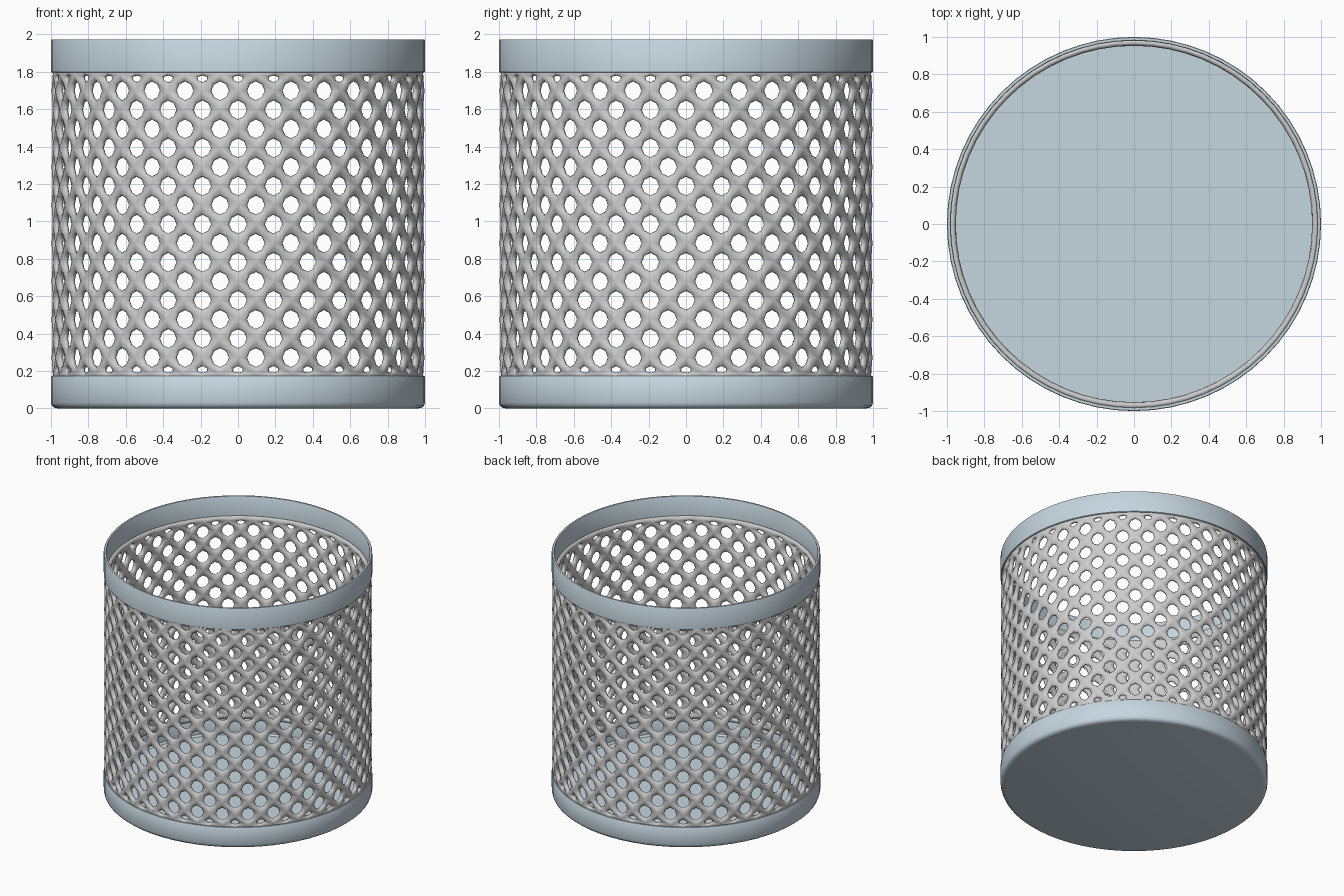
import bpy, bmesh, math

if "Cube" in bpy.data.objects:
    bpy.data.objects.remove(bpy.data.objects["Cube"])

STEPS = 32            # lattice cells around
LEVELS = 16           # half-cells up the wall
Z0, Z1 = 0.17, 1.80   # lattice bottom and top
R = 0.977

blue = bpy.data.materials.new("blue_grey")
blue.diffuse_color = (0.56, 0.67, 0.74, 1)
blue.use_nodes = True
blue.node_tree.nodes["Principled BSDF"].inputs["Base Color"].default_value = blue.diffuse_color


def add_object(name, bm, mat=None):
    bmesh.ops.recalc_face_normals(bm, faces=bm.faces[:])
    me = bpy.data.meshes.new(name)
    bm.to_mesh(me)
    bm.free()
    ob = bpy.data.objects.new(name, me)
    bpy.context.collection.objects.link(ob)
    if mat:
        me.materials.append(mat)
    return ob


def smooth(ob, angle=40):
    bpy.ops.object.select_all(action='DESELECT')
    ob.select_set(True)
    bpy.context.view_layer.objects.active = ob
    bpy.ops.object.shade_smooth_by_angle(angle=math.radians(angle))


def lathe(name, profile, closed, segs=64):
    bm = bmesh.new()
    rings = []
    for i in range(segs):
        a = 2 * math.pi * i / segs
        rings.append([bm.verts.new((r * math.cos(a), r * math.sin(a), z)) for r, z in profile])
    n = len(profile)
    for i in range(segs):
        p, q = rings[i], rings[(i + 1) % segs]
        for j in range(n if closed else n - 1):
            k = (j + 1) % n
            bm.faces.new((p[j], q[j], q[k], p[k]))
    bmesh.ops.remove_doubles(bm, verts=bm.verts[:], dist=1e-5)
    bmesh.ops.dissolve_degenerate(bm, edges=bm.edges[:], dist=1e-5)
    ob = add_object(name, bm, blue)
    smooth(ob)
    return ob


# Top rim band
lathe("top_rim", [(0.98, 1.797), (0.997, 1.797), (1.0, 1.80), (1.0, 1.968),
                  (0.997, 1.973), (0.983, 1.973), (0.98, 1.968)], True)

# Bottom cup with rounded lower edge and floor
lathe("base_cup", [(0, 0), (0.965, 0), (0.982, 0.004), (0.994, 0.014), (1.0, 0.032),
                   (1.0, 0.168), (0.997, 0.172), (0.983, 0.172), (0.98, 0.168),
                   (0.98, 0.036), (0.968, 0.022), (0, 0.02)], False)

# Diamond lattice wall: diamonds turned into wires and rounded
bm = bmesh.new()
grid = []
for j in range(LEVELS + 1):
    z = Z0 + (Z1 - Z0) * j / LEVELS
    row = []
    for i in range(STEPS):
        a = 2 * math.pi * (i + (0.5 if j % 2 == 0 else 0)) / STEPS - math.pi / 2
        row.append(bm.verts.new((R * math.cos(a), R * math.sin(a), z)))
    grid.append(row)
for j in range(LEVELS + 1):
    for i in range(STEPS):
        left = grid[j][i]
        right = grid[j][(i + 1) % STEPS]
        mid = (i + 1) % STEPS if j % 2 == 0 else i
        loop = [left]
        if j > 0:
            loop.append(grid[j - 1][mid])
        loop.append(right)
        if j < LEVELS:
            loop.append(grid[j + 1][mid])
        bm.faces.new(loop)
wall = add_object("lattice_wall", bm)
wire = wall.modifiers.new("wires", 'WIREFRAME')
wire.thickness = 0.055
wire.offset = 0
wire.use_even_offset = True
wire.use_boundary = True
wire.use_replace = True
sub = wall.modifiers.new("rounding", 'SUBSURF')
sub.levels = sub.render_levels = 1
for p in wall.data.polygons:
    p.use_smooth = True
